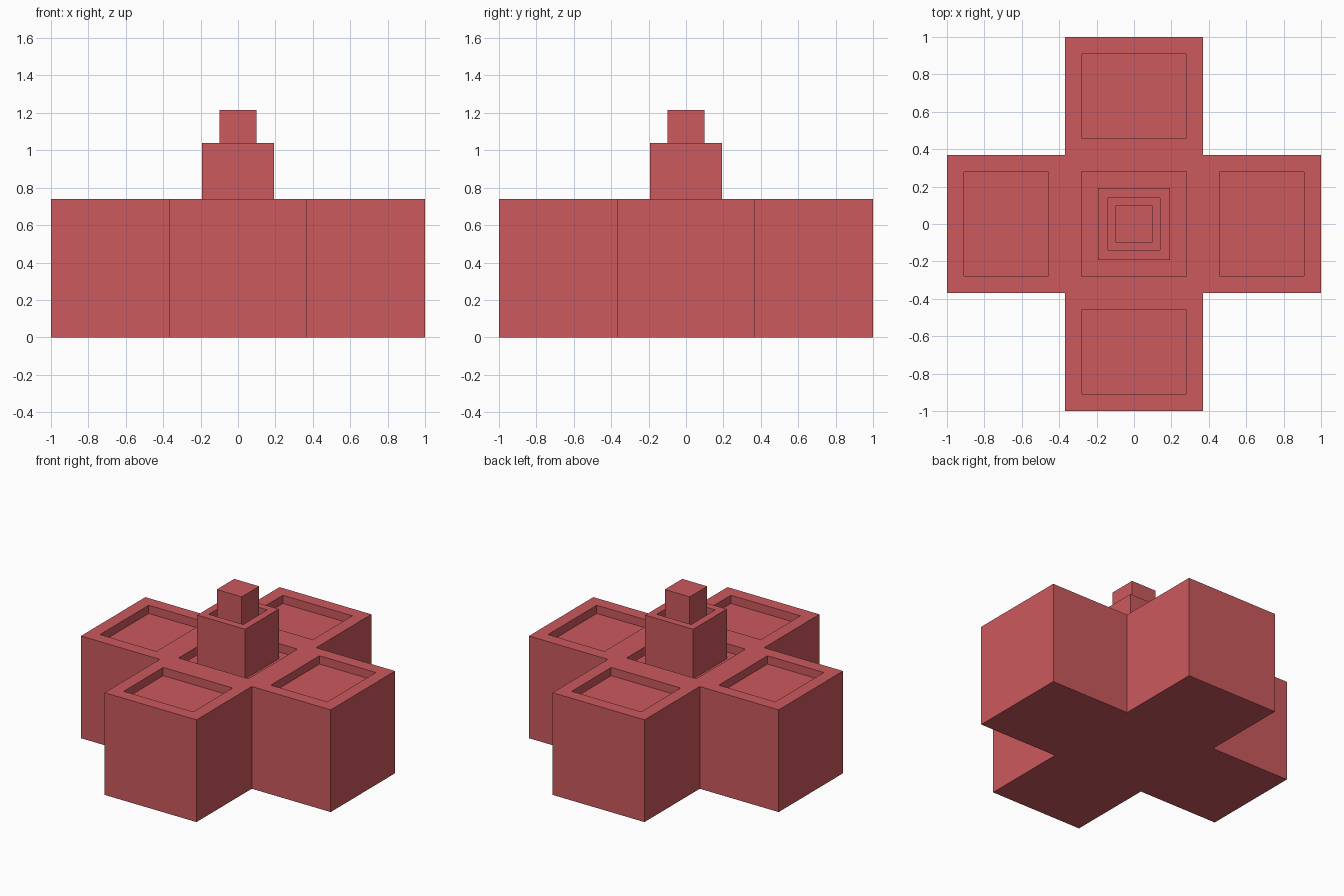
import bpy
import bmesh
from mathutils import Vector

if "Cube" in bpy.data.objects:
    bpy.data.objects.remove(bpy.data.objects["Cube"])

ARM = 0.368      # half width of each arm
TOP = 0.74       # height of the cross block
SINK = 0.06      # depth of the recesses


def inset(bm, face, width):
    bmesh.ops.inset_individual(bm, faces=[face], thickness=width, use_even_offset=True)
    return face


def raise_face(bm, face, height):
    new = bmesh.ops.extrude_discrete_faces(bm, faces=[face])["faces"][0]
    bmesh.ops.translate(bm, verts=new.verts, vec=Vector((0, 0, height)))
    return new


bm = bmesh.new()

# Central block with four arms pulled out of its sides
bmesh.ops.create_cube(bm, size=1)
for v in bm.verts:
    v.co = Vector((v.co.x * 2 * ARM, v.co.y * 2 * ARM, (v.co.z + 0.5) * TOP))
bm.normal_update()
for side in [f for f in bm.faces if abs(f.normal.z) < 0.5]:
    direction = side.normal.copy()
    end = bmesh.ops.extrude_discrete_faces(bm, faces=[side])["faces"][0]
    bmesh.ops.translate(bm, verts=end.verts, vec=direction * (1 - ARM))
bmesh.ops.recalc_face_normals(bm, faces=bm.faces)
bm.normal_update()

# Sunken panel in the centre and in each arm
centre = None
for top in [f for f in bm.faces if f.normal.z > 0.5]:
    is_centre = top.calc_center_median().xy.length < 0.1
    inset(bm, top, 0.088 if is_centre else 0.09)
    floor = raise_face(bm, top, -SINK)
    if is_centre:
        centre = floor

# Tower rising from the centre panel, with its own recess and small top block
bm.normal_update()
tower = raise_face(bm, inset(bm, centre, 0.088), 1.04 - TOP + SINK)
bm.normal_update()
pit = raise_face(bm, inset(bm, tower, 0.054), -SINK)
bm.normal_update()
raise_face(bm, inset(bm, pit, 0.038), 1.215 - 1.04 + SINK)

bmesh.ops.recalc_face_normals(bm, faces=bm.faces)
mesh = bpy.data.meshes.new("cross_block_with_tower")
bm.to_mesh(mesh)
bm.free()

# Red surface
red = bpy.data.materials.new("red")
red.diffuse_color = (0.6, 0.1, 0.11, 1)
red.use_nodes = True
red.node_tree.nodes["Principled BSDF"].inputs["Base Color"].default_value = red.diffuse_color
mesh.materials.append(red)
block = bpy.data.objects.new("cross_block_with_tower", mesh)
bpy.context.collection.objects.link(block)
